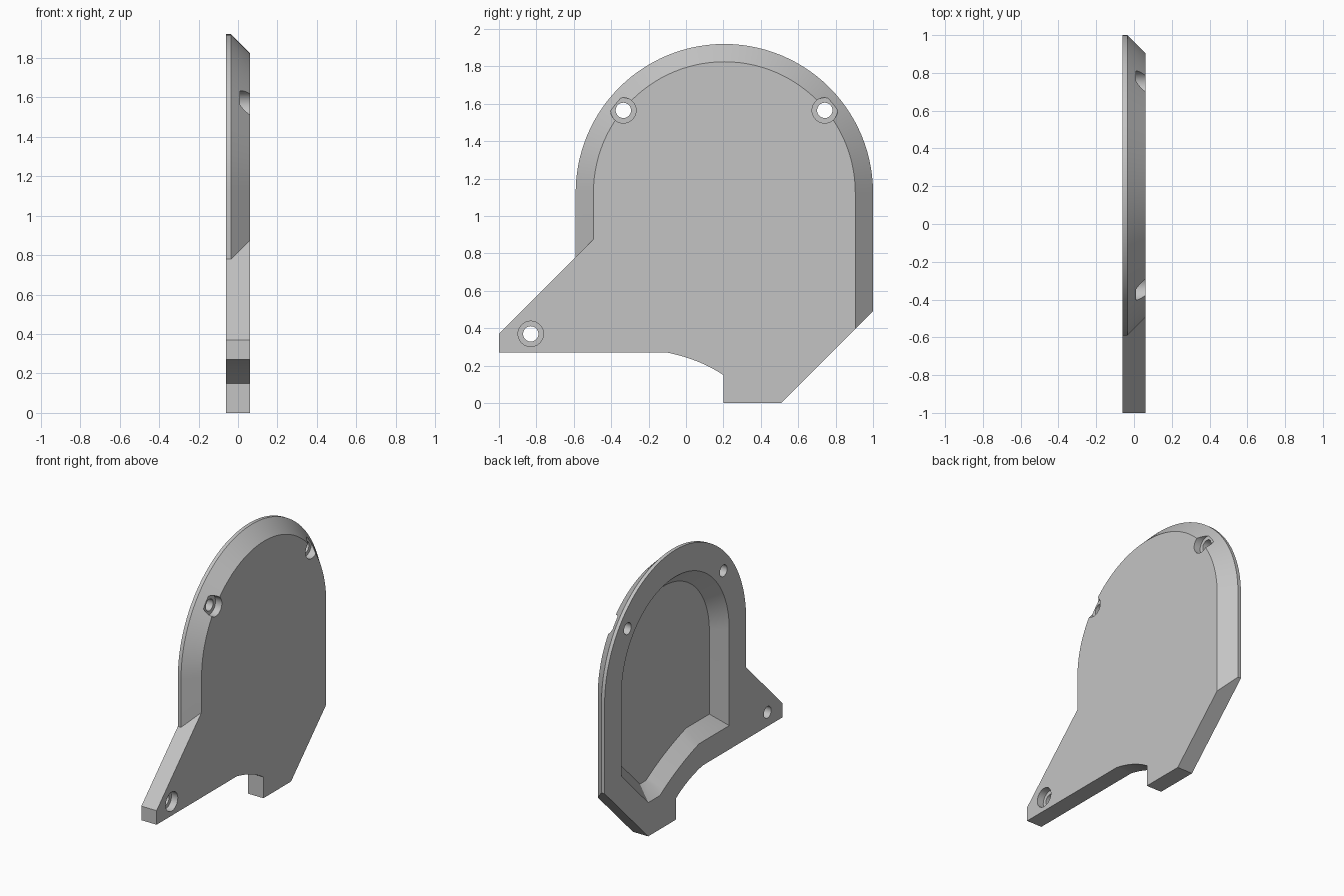
import bpy, bmesh, math
from mathutils import Vector

cube = bpy.data.objects.get("Cube")
if cube:
    bpy.data.objects.remove(cube, do_unlink=True)

BACK, LIP, FRONT = -0.06, -0.035, 0.06   # plate layers along x
CY, CZ = 0.205, 1.125                    # centre of the rounded top
CHAMFER = FRONT - LIP

grey = bpy.data.materials.new("plain grey")
grey.use_nodes = True
colour = (0.55, 0.55, 0.55, 1)
grey.diffuse_color = colour
grey.node_tree.nodes["Principled BSDF"].inputs["Base Color"].default_value = colour


def arch(radius, steps=56):
    return [Vector((CY + radius * math.cos(math.pi * i / steps),
                    CZ + radius * math.sin(math.pi * i / steps))) for i in range(steps + 1)]


def curve(a, b, c, steps=10):
    a, b, c = Vector(a), Vector(b), Vector(c)
    return [a * (1 - t) ** 2 + b * 2 * t * (1 - t) + c * t * t
            for t in (i / steps for i in range(steps + 1))]


def points(*pairs):
    return [Vector(p) for p in pairs]


def inset(loop, d):
    result = []
    for i, p in enumerate(loop):
        e1 = (p - loop[i - 1]).normalized()
        e2 = (loop[(i + 1) % len(loop)] - p).normalized()
        n1, n2 = Vector((-e1.y, e1.x)), Vector((-e2.y, e2.x))
        result.append(p + (n1 + n2) * d / (1 + n1.dot(n2)))
    return result


def loft(name, layers):
    """Solid through matching (x, loop) layers, ordered from -x to +x."""
    bm = bmesh.new()
    rings = [[bm.verts.new((x, p.x, p.y)) for p in loop] for x, loop in layers]
    n = len(rings[0])
    for low, high in zip(rings, rings[1:]):
        for i in range(n):
            j = (i + 1) % n
            bm.faces.new((low[i], low[j], high[j], high[i]))
    bm.faces.new(rings[0][::-1])
    bm.faces.new(rings[-1])
    bmesh.ops.recalc_face_normals(bm, faces=bm.faces)
    mesh = bpy.data.meshes.new(name)
    bm.to_mesh(mesh)
    bm.free()
    mesh.materials.append(grey)
    obj = bpy.data.objects.new(name, mesh)
    bpy.context.collection.objects.link(obj)
    return obj


def circle(centre, radius, steps=40):
    return [Vector(centre) + radius * Vector((math.cos(math.tau * i / steps),
            math.sin(math.tau * i / steps))) for i in range(steps)]


def cut(target, cutter):
    bpy.context.view_layer.objects.active = target
    mod = target.modifiers.new("cut", 'BOOLEAN')
    mod.operation, mod.solver, mod.object = 'DIFFERENCE', 'EXACT', cutter
    bpy.ops.object.modifier_apply(modifier=mod.name)
    bpy.data.objects.remove(cutter, do_unlink=True)


def outline(d):
    """Plate outline; d pulls in the arch and its straight sides only."""
    return (arch(0.795 - d)
            + points((-0.59 + d, 0.78 + d), (-1, 0.37), (-1, 0.27))
            + curve((-0.1, 0.27), (0.07, 0.236), (0.2, 0.15))
            + points((0.2, 0), (0.51, 0), (1 - d, 0.49 - d)))


# Plate with a bevelled arch
plate = loft("cover_plate", [(BACK, outline(0)), (LIP, outline(0)), (FRONT, outline(CHAMFER))])

# Sloped recess in the back
recess = (arch(0.605) + points((-0.4, 0.44))
          + curve((-0.06, 0.44), (0.18, 0.365), (0.38, 0.24))
          + points((0.51, 0.24), (0.81, 0.54)))
cut(plate, loft("recess_cutter", [(BACK + d, inset(recess, d)) for d in (-0.02, 0.092)]))

# Counterbored screw holes
for centre in ((-0.335, 1.565), (0.742, 1.565), (-0.83, 0.37)):
    for radius, start in ((0.041, -0.2), (0.068, 0.01)):
        loop = circle(centre, radius)
        cut(plate, loft("hole_cutter", [(start, loop), (0.2, loop)]))

# Smooth arch and holes, crisp edges
bpy.ops.object.select_all(action='DESELECT')
plate.select_set(True)
bpy.context.view_layer.objects.active = plate
bpy.ops.object.shade_smooth_by_angle(angle=math.radians(25))
